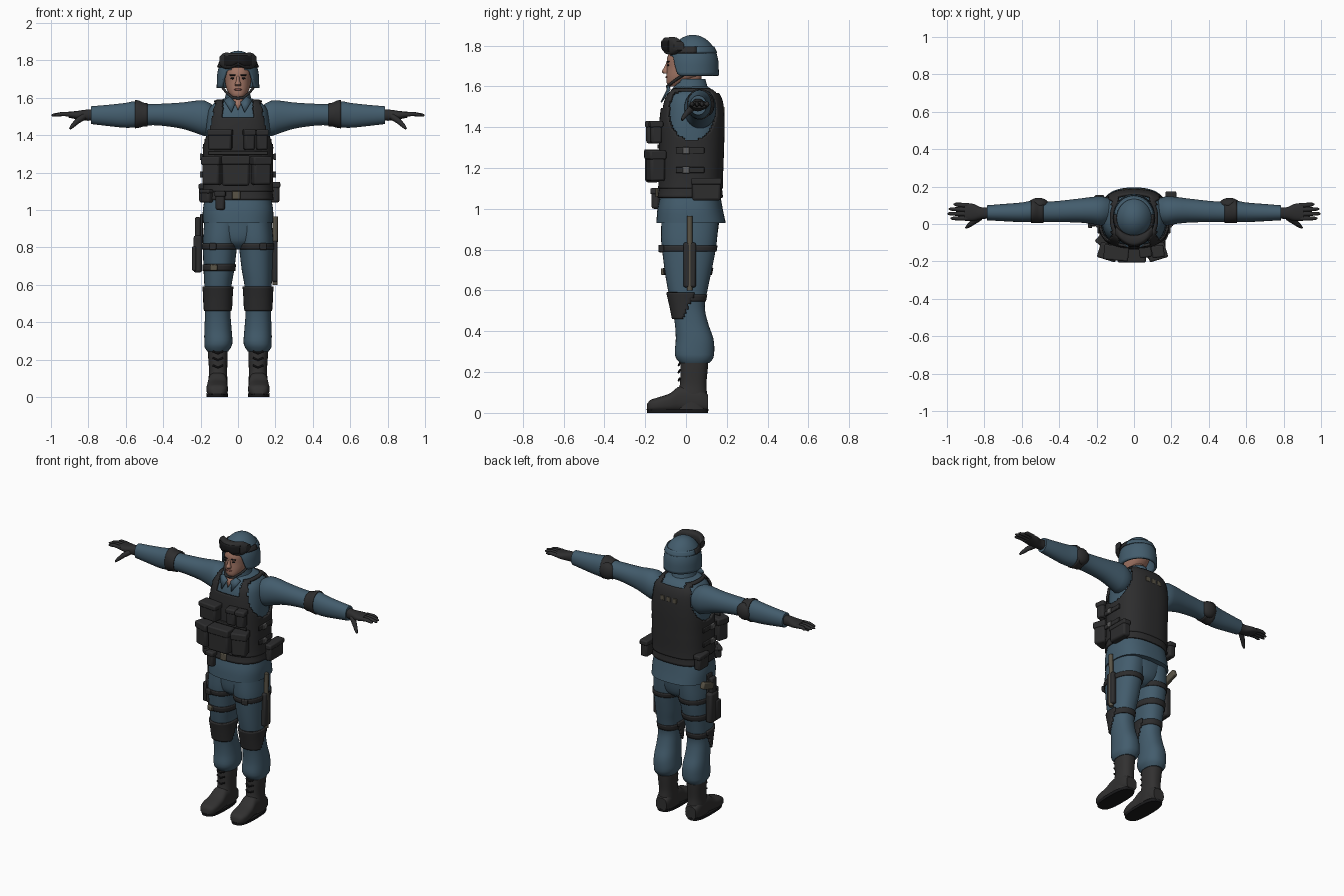
import bpy, bmesh, math
from mathutils import Vector, Matrix

if "Cube" in bpy.data.objects:
    bpy.data.objects.remove(bpy.data.objects["Cube"])


def colour(name, r, g, b):
    m = bpy.data.materials.new(name)
    m.diffuse_color = (r, g, b, 1)
    m.use_nodes = True
    m.node_tree.nodes["Principled BSDF"].inputs["Base Color"].default_value = m.diffuse_color
    return m


BLUE = colour("blue cloth", .056, .108, .152)
DARK = colour("dark gear", .026, .026, .027)
BOOT = colour("boot leather", .031, .030, .030)
BLACK = colour("black lens", .010, .010, .011)
SKIN = colour("skin", .36, .18, .13)
LIP = colour("lips", .25, .09, .075)
TAN = colour("tan metal", .10, .088, .062)
GREY = colour("grey buckle", .11, .11, .11)


def finish(name, bm, mats, thick=0, bevel=0):
    bmesh.ops.recalc_face_normals(bm, faces=bm.faces)
    me = bpy.data.meshes.new(name)
    bm.to_mesh(me)
    bm.free()
    ob = bpy.data.objects.new(name, me)
    bpy.context.collection.objects.link(ob)
    for m in mats:
        me.materials.append(m)
    if thick:
        mod = ob.modifiers.new("thickness", 'SOLIDIFY')
        mod.thickness, mod.offset = thick, -1
    if bevel:
        mod = ob.modifiers.new("round", 'BEVEL')
        mod.width, mod.segments = bevel, 2
    bpy.context.view_layer.objects.active = ob
    ob.select_set(True)
    bpy.ops.object.shade_smooth_by_angle(angle=math.radians(40))
    ob.select_set(False)
    return ob


def ring_at(rings, t):
    """Smooth interpolation between rings (position, u0, u1, v0, v1)."""
    i = 0
    while i < len(rings) - 2 and t > rings[i + 1][0]:
        i += 1
    a, b = rings[i], rings[i + 1]
    p, q = rings[max(i - 1, 0)], rings[min(i + 2, len(rings) - 1)]
    h = b[0] - a[0]
    s = (t - a[0]) / h
    out = []
    for k in range(1, 5):
        m0 = (b[k] - p[k]) / (b[0] - p[0]) * h
        m1 = (q[k] - a[k]) / (q[0] - a[0]) * h
        out.append((2*s**3 - 3*s*s + 1)*a[k] + (s**3 - 2*s*s + s)*m0
                   + (3*s*s - 2*s**3)*b[k] + (s**3 - s*s)*m1)
    return out


def skin(name, axis, rings, mat, lo=None, hi=None, grow=0, steps=24, n=36,
         power=2.4, keep=None, side=1, thick=0):
    """Loft through bounds along an axis, or a grown shell over part of it."""
    rings = sorted(rings)
    lo = rings[0][0] if lo is None else lo
    hi = rings[-1][0] if hi is None else hi
    bm, rows = bmesh.new(), []
    for j in range(steps + 1):
        t = lo + (hi - lo) * j / steps
        u0, u1, v0, v1 = ring_at(rings, t)
        row = []
        for i in range(n):
            c, s = math.cos(math.tau*i/n), math.sin(math.tau*i/n)
            u = (u0+u1)/2 + ((u1-u0)/2 + grow)*math.copysign(abs(c)**(2/power), c)
            v = (v0+v1)/2 + ((v1-v0)/2 + grow)*math.copysign(abs(s)**(2/power), s)
            co = {'z': (u, v, t), 'x': (t, u, v), 'y': (u, t, v)}[axis]
            row.append(bm.verts.new(co))
        rows.append(row)
    for a, b in zip(rows, rows[1:]):
        for i in range(n):
            q = (a[i], a[(i+1) % n], b[(i+1) % n], b[i])
            if keep is None or keep(sum((w.co for w in q), Vector()) / 4):
                bm.faces.new(q)
    if keep is None and not thick:
        bm.faces.new(rows[0])
        bm.faces.new(rows[-1])
    for v in [v for v in bm.verts if not v.link_faces]:
        bm.verts.remove(v)
    for v in bm.verts:
        v.co.x *= side
    return finish(name, bm, [mat], thick)


def box(name, c, size, mat, rz=0, rx=0, ry=0, bevel=.008):
    bm = bmesh.new()
    bmesh.ops.create_cube(bm, size=1, matrix=Matrix.Diagonal((*size, 1)))
    rot = Matrix.Rotation(rz, 4, 'Z') @ Matrix.Rotation(ry, 4, 'Y') @ Matrix.Rotation(rx, 4, 'X')
    bmesh.ops.transform(bm, matrix=Matrix.Translation(c) @ rot, verts=bm.verts)
    return finish(name, bm, [mat], 0, min(bevel, min(size) * .3))


def pouch(name, c, size, rz=0):
    box(name, c, size, DARK, rz, bevel=.012)
    flap = (size[0] + .008, size[1] + .01, size[2] * .3)
    box(name + "_flap", (c[0], c[1], c[2] + size[2] * .36), flap, DARK, rz)


def ball(name, c, r, mat):
    bm = bmesh.new()
    bmesh.ops.create_uvsphere(bm, u_segments=20, v_segments=12, radius=1,
                              matrix=Matrix.Translation(c) @ Matrix.Diagonal((*r, 1)))
    return finish(name, bm, [mat])


def cord(name, pts, radii, mat):
    """Tapered round cord through a few points."""
    cu = bpy.data.curves.new(name, 'CURVE')
    cu.dimensions, cu.bevel_depth, cu.bevel_resolution, cu.use_fill_caps = '3D', 1, 3, True
    sp = cu.splines.new('POLY')
    sp.points.add(len(pts) - 1)
    for p, co, r in zip(sp.points, pts, radii):
        p.co, p.radius = (*co, 1), r
    sp.use_smooth = True
    cu.materials.append(mat)
    bpy.context.collection.objects.link(bpy.data.objects.new(name, cu))


# Shirt body and vest shell with arm and neck openings
TORSO = [(.93, -.188, .188, -.145, .195), (1.0, -.188, .188, -.14, .18), (1.1, -.172, .172, -.12, .165),
         (1.25, -.17, .17, -.115, .168), (1.4, -.172, .172, -.115, .172), (1.5, -.165, .165, -.105, .168),
         (1.55, -.15, .15, -.09, .155), (1.585, -.11, .11, -.07, .13), (1.6, -.065, .065, -.055, .105)]
skin("shirt", 'z', TORSO, BLUE, steps=30, n=48, power=2.6)


def vest_area(c):
    x = abs(c.x)
    if x > .12 and ((c.y - .03) / .12)**2 + ((c.z - 1.48) / .145)**2 < 1:
        return False
    if x < .085 and c.z > (1.49 if c.y < .03 else 1.565):
        return False
    return x > .075 or c.z < 1.565


skin("vest", 'z', TORSO, DARK, 1.1, 1.592, .017, 60, 96, 2.6, vest_area, thick=.014)
skin("belt", 'z', TORSO, DARK, 1.055, 1.105, .012, 4, 48, 2.6, thick=.01)
box("belt_buckle", (-.01, -.143, 1.08), (.045, .014, .045), TAN)

# Vest pouches, lower row then upper row
pouch("left_lower_pouch", (.122, -.15, 1.21), (.095, .075, .15), .3)
pouch("middle_lower_pouch", (-.012, -.165, 1.21), (.145, .07, .16))
pouch("right_lower_pouch", (-.138, -.15, 1.21), (.095, .075, .15), -.3)
pouch("radio_pouch", (-.095, -.155, 1.375), (.125, .07, .11), -.1)
for x in (.06, .128):
    pouch("magazine_pouch", (x, -.147, 1.375), (.058, .055, .11), .15)
box("chest_strip", (0, -.134, 1.305), (.32, .012, .02), DARK)

# Side straps with buckles
for s in (1, -1):
    for z in (1.19, 1.285):
        box("side_strap", (s*.19, .02, z), (.012, .14, .03), DARK)
        box("side_buckle", (s*.198, 0, z), (.012, .035, .034), GREY)
# Plain back patches
for x in (-.045, .0, .045):
    box("back_patch", (x, .184, 1.485), (.03, .009, .03), TAN, bevel=.002)

# Belt pouches
pouch("left_hip_pouch", (.197, .1, 1.095), (.05, .14, .11), 0)
pouch("right_hip_pouch", (-.185, .1, 1.09), (.045, .1, .1), 0)
pouch("front_belt_pouch", (-.095, -.148, 1.05), (.05, .04, .1), -.1)
pouch("right_belt_pouch", (-.165, -.09, 1.075), (.06, .05, .07), -.7)

# Collar, lapels and neck
skin("neck", 'z', [(1.54, -.05, .05, -.055, .075), (1.66, -.05, .05, -.05, .075)], SKIN, steps=4, power=2)
skin("collar", 'z', [(1.565, -.082, .082, -.078, .118), (1.6, -.07, .07, -.07, .105), (1.635, -.062, .062, -.066, .095)],
     BLUE, steps=14, n=64, power=2,
     keep=lambda c: c.y > -.02 or abs(c.x) > (c.z - 1.56) * .75 + .006, thick=.008)
bm = bmesh.new()
bm.faces.new([bm.verts.new(p) for p in ((-.03, -.079, 1.6), (.03, -.079, 1.6), (0, -.112, 1.535))])
finish("open_throat", bm, [SKIN], .004)
for s in (1, -1):
    bm = bmesh.new()
    pts = ((.012, -.09, 1.575), (.045, -.083, 1.605), (.075, -.075, 1.585), (.035, -.118, 1.52))
    bm.faces.new([bm.verts.new((s*x, y, z)) for x, y, z in pts])
    finish("lapel", bm, [BLUE], .008)

# Head and face
skin("head", 'z', [(1.598, -.026, .026, -.084, -.03), (1.615, -.042, .042, -.094, .0), (1.645, -.06, .06, -.096, .06),
                   (1.69, -.07, .07, -.094, .11), (1.74, -.074, .074, -.092, .125), (1.79, -.065, .065, -.07, .11)],
     SKIN, power=2.2)
skin("nose", 'z', [(1.664, -.015, .015, -.112, -.08), (1.672, -.017, .017, -.119, -.08),
                   (1.69, -.010, .010, -.109, -.08), (1.718, -.007, .007, -.096, -.08)], SKIN, steps=8, n=14, power=2)
ball("mouth", (0, -.094, 1.645), (.022, .006, .006), LIP)
for s in (1, -1):
    ball("eye", (s*.028, -.087, 1.704), (.012, .005, .005), BLACK)
    box("eyebrow", (s*.029, -.089, 1.721), (.032, .008, .006), BLACK, s*.25)

# Helmet dome with a raised brow and lower sides
bm, rows = bmesh.new(), []
N, M = 48, 16
for j in range(M):
    row = []
    for i in range(N):
        a = math.tau * i / N
        f = min(max((-math.sin(a) - .55) / .3, 0), 1)
        low = 1.652 + .098 * f * f * (3 - 2*f)
        phi = math.asin((low - 1.70) / .152)
        phi += (math.pi/2 - phi) * j / M
        r = math.cos(phi) if phi > 0 else 1 + .03 * math.sin(-phi)
        row.append(bm.verts.new((.113*r*math.cos(a), .034 + .126*r*math.sin(a), 1.70 + .152*math.sin(phi))))
    rows.append(row)
tip = bm.verts.new((0, .034, 1.852))
for a, b in zip(rows, rows[1:]):
    for i in range(N):
        bm.faces.new((a[i], a[(i+1) % N], b[(i+1) % N], b[i]))
for i in range(N):
    bm.faces.new((rows[-1][i], rows[-1][(i+1) % N], tip))
finish("helmet", bm, [BLUE], .014)

# Goggles strap: dark at the front, cloth behind
STRAP = [(1.765, -.108, .108, -.083, .15), (1.795, -.096, .096, -.068, .135)]
skin("goggle_strap", 'z', STRAP, DARK, 1.765, 1.795, .004, 3, 40, 2, lambda c: c.y < .05, thick=.008)
skin("helmet_rear_band", 'z', STRAP, BLUE, 1.765, 1.795, .003, 3, 40, 2, lambda c: c.y >= .05, thick=.008)
FRAME = [(x, -.118 + 6*x*x, -.06 + 5*x*x, 1.757 + (.014 if x == 0 else 0) + .02*(abs(x) > .08),
          1.84 - .02*(abs(x) > .08)) for x in (-.1, -.075, -.035, 0, .035, .075, .1)]
skin("goggle_frame", 'x', FRAME, DARK, power=3)
skin("goggle_lens", 'x', [(x, a-.005, a+.02, c+.014, d-.014) for x, a, b, c, d in FRAME[1:-1]], BLACK, power=3)

ARM = [(.12, .01, .13, 1.42, 1.55), (.17, -.008, .148, 1.395, 1.583), (.22, 0, .145, 1.41, 1.585),
       (.3, .008, .135, 1.435, 1.575), (.42, .01, .122, 1.452, 1.568), (.5, .01, .12, 1.452, 1.568),
       (.54, .01, .125, 1.443, 1.583), (.6, .01, .115, 1.44, 1.573), (.7, .015, .107, 1.45, 1.562),
       (.785, .02, .1, 1.46, 1.555)]
LEG = [(.245, .052, .165, -.03, .115), (.26, .04, .177, -.045, .13), (.29, .03, .18, -.055, .138),
       (.36, .034, .18, -.05, .135), (.44, .04, .176, -.055, .108), (.52, .04, .175, -.07, .092),
       (.6, .034, .18, -.088, .105), (.68, .02, .184, -.102, .122), (.78, .008, .187, -.115, .142),
       (.85, -.002, .187, -.122, .152), (.96, -.01, .178, -.12, .16)]
for s, tag in ((1, "left_"), (-1, "right_")):
    # Arm, elbow pad and glove
    skin(tag + "sleeve", 'x', ARM, BLUE, power=2.1, side=s)
    skin(tag + "elbow_band", 'x', ARM, DARK, .485, .55, .005, 6, power=2.1, side=s, thick=.008)
    ball(tag + "elbow_pad", (s*.51, .105, 1.51), (.055, .035, .055), DARK)
    skin(tag + "palm", 'x', [(.775, .03, .088, 1.478, 1.54), (.82, .025, .09, 1.478, 1.536),
                             (.86, .016, .108, 1.485, 1.53), (.905, .018, .112, 1.494, 1.526)],
         DARK, steps=10, n=20, side=s)
    for y0, y1, tip_x in ((.03, .03, .98), (.054, .055, .997), (.077, .08, .99), (.1, .105, .965)):
        cord(tag + "finger", [(s*.89, y0, 1.511), (s*.94, (y0+y1)/2, 1.514), (s*(tip_x-.012), y1, 1.508),
                              (s*tip_x, y1, 1.506)], (.013, .0115, .009, .004), DARK)
    cord(tag + "thumb", [(s*.825, .035, 1.5), (s*.86, .01, 1.475), (s*.885, -.01, 1.45), (s*.898, -.02, 1.435)],
         (.018, .015, .011, .006), DARK)
    # Trouser leg with knee pad and straps
    skin(tag + "trouser_leg", 'z', LEG, BLUE, power=2.3, steps=36, side=s)
    skin(tag + "knee_pad", 'z', LEG, DARK, .46, .59, .011, 14, 48, 2.3,
         lambda c: c.y < .01 + (c.z - .52) * .5, s, .012)
    skin(tag + "knee_strap", 'z', LEG, DARK, .545, .58, .004, 3, power=2.3, side=s, thick=.006)
    skin(tag + "thigh_strap", 'z', LEG, DARK, .79, .82, .006, 3, power=2.3, side=s, thick=.008)
    box(tag + "thigh_buckle", (s*.135, -.122, .805), (.04, .02, .036), DARK, s*.3)
    # Boot
    skin(tag + "boot_shaft", 'z', [(.02, .057, .16, -.06, .108), (.09, .057, .158, -.045, .103),
         (.14, .058, .155, -.03, .1), (.22, .055, .16, -.028, .107), (.265, .055, .162, -.028, .11)], BOOT, side=s)
    skin(tag + "boot_foot", 'y', [(-.19, .085, .14, .012, .045), (-.18, .068, .155, .008, .06), (-.14, .055, .168, .005, .075),
         (-.08, .055, .166, .005, .095), (-.03, .058, .16, .005, .13), (.07, .06, .158, .005, .12),
         (.108, .07, .148, .008, .09)], BOOT, power=2.8, side=s)
    skin(tag + "boot_sole", 'z', [(0, .055, .167, -.19, .108), (.018, .053, .17, -.193, .11)], BLACK,
         steps=2, power=2.8, side=s)
    for z in (.17, .21, .245):
        cord(tag + "boot_lace", [(s*.08, -.03, z), (s*.107, -.036, z - .012), (s*.135, -.03, z)], (.005,)*3, BLACK)
    # Helmet chin strap
    cord(tag + "chin_strap", [(s*.09, 0, 1.665), (s*.062, -.055, 1.628), (s*.03, -.088, 1.602), (0, -.092, 1.598)],
         (.007,)*4, DARK)

# Seat joining both legs
skin("trouser_seat", 'z', [(.79, -.05, .05, -.06, .09), (.83, -.11, .11, -.105, .14), (.95, -.18, .18, -.12, .165)],
     BLUE, steps=10)

# Right thigh holster with sidearm
skin("right_lower_thigh_strap", 'z', LEG, DARK, .675, .71, .006, 3, power=2.3, side=-1, thick=.008)
box("lower_thigh_buckle", (-.13, -.11, .692), (.04, .018, .032), TAN, -.3)
box("holster", (-.215, .03, .765), (.046, .085, .2), DARK, bevel=.014)
box("holster_pocket", (-.235, .0, .74), (.022, .045, .13), DARK)
box("holster_hanger", (-.195, .03, .9), (.014, .05, .16), DARK)
box("pistol_slide", (-.215, .025, .9), (.028, .05, .12), DARK)
box("pistol_grip", (-.215, .085, .925), (.03, .11, .045), TAN, rx=.35)

# Left thigh baton in its sheath
box("baton_sheath", (.195, .018, .725), (.032, .062, .22), DARK, bevel=.012)
cord("baton", [(.198, .018, .6), (.198, .018, .78), (.2, .018, .965)], (.014, .014, .014), TAN)
